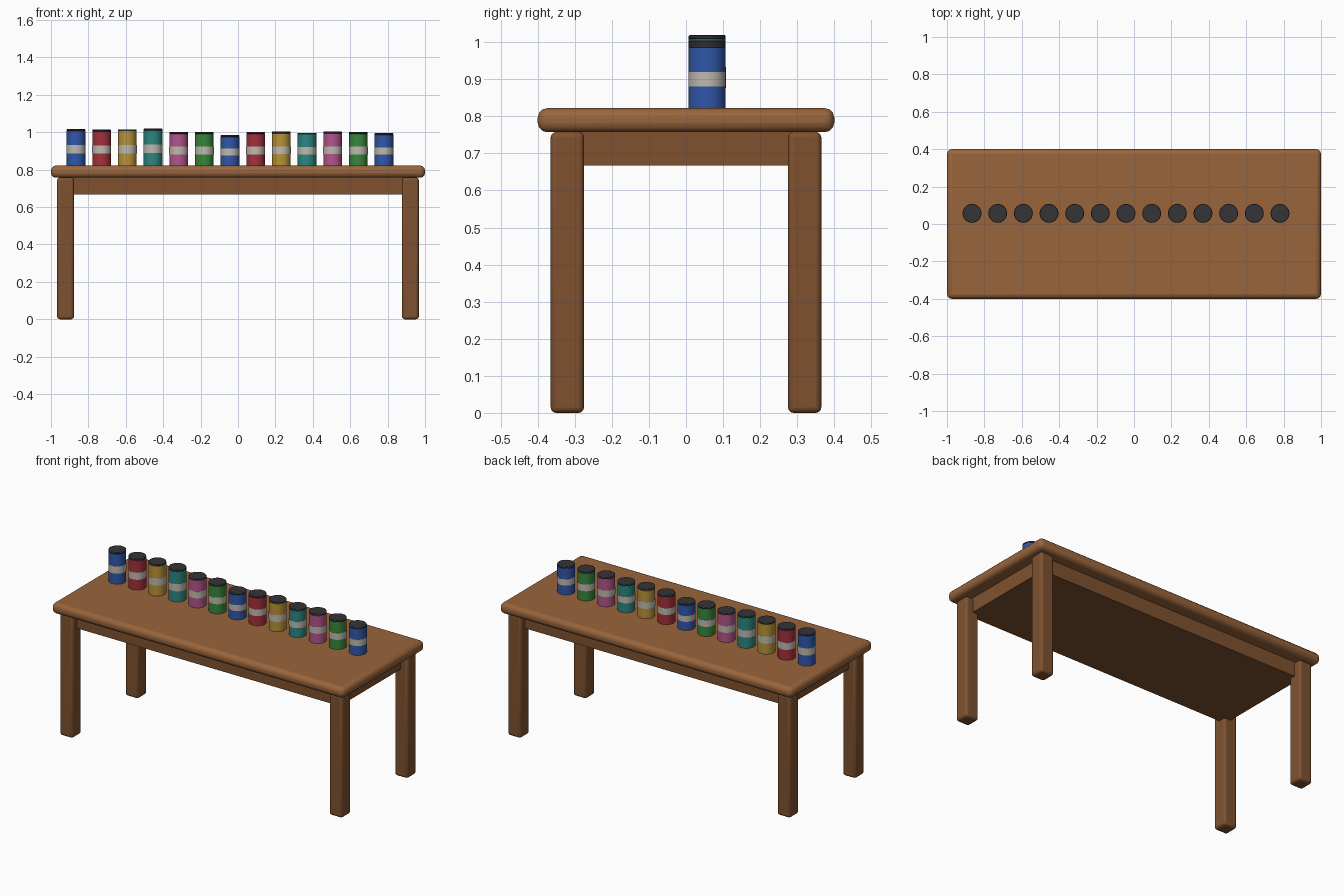
import bpy, math

if "Cube" in bpy.data.objects:
    bpy.data.objects.remove(bpy.data.objects["Cube"])


def material(name, rgb):
    m = bpy.data.materials.new(name)
    m.diffuse_color = (*rgb, 1)
    m.use_nodes = True
    m.node_tree.nodes["Principled BSDF"].inputs["Base Color"].default_value = m.diffuse_color
    return m


def smooth(ob, angle=35):
    bpy.ops.object.select_all(action='DESELECT')
    ob.select_set(True)
    bpy.context.view_layer.objects.active = ob
    bpy.ops.object.shade_smooth_by_angle(angle=math.radians(angle))


def box(name, lo, hi, mat, bevel=0.0):
    centre = [(a + b) / 2 for a, b in zip(lo, hi)]
    bpy.ops.mesh.primitive_cube_add(size=1, location=centre)
    ob = bpy.context.object
    ob.name = name
    ob.scale = [b - a for a, b in zip(lo, hi)]
    bpy.ops.object.transform_apply(location=False, rotation=False, scale=True)
    ob.data.materials.append(mat)
    if bevel:
        mod = ob.modifiers.new("rounding", 'BEVEL')
        mod.width, mod.segments = bevel, 3
        smooth(ob)
    return ob


def cylinder(name, x, y, z0, z1, r, mat, bevel=0.0):
    bpy.ops.mesh.primitive_cylinder_add(vertices=32, radius=r, depth=z1 - z0,
                                        location=(x, y, (z0 + z1) / 2))
    ob = bpy.context.object
    ob.name = name
    ob.data.materials.append(mat)
    if bevel:
        mod = ob.modifiers.new("rounding", 'BEVEL')
        mod.width, mod.segments = bevel, 2
    smooth(ob)
    return ob


wood = material("wood", (0.32, 0.13, 0.045))
dark_wood = material("dark wood", (0.21, 0.083, 0.029))
lid_mat = material("lid", (0.035, 0.035, 0.04))
label_mat = material("label", (0.52, 0.49, 0.43))
paints = [material(n, c) for n, c in (
    ("blue", (0.03, 0.095, 0.40)), ("red", (0.37, 0.03, 0.045)),
    ("yellow", (0.48, 0.29, 0.04)), ("teal", (0.025, 0.24, 0.22)),
    ("pink", (0.45, 0.09, 0.26)), ("green", (0.04, 0.24, 0.045)))]

# Table: top, solid frame under it, four legs
TOP = 0.822
box("table_top", (-1, -0.4, 0.757), (1, 0.4, TOP), wood, 0.026)
box("under_frame", (-0.92, -0.32, 0.667), (0.92, 0.32, 0.762), dark_wood)
for sx, side in ((-1, "left"), (1, "right")):
    for sy, end in ((-1, "front"), (1, "back")):
        x, y = sx * 0.922, sy * 0.32
        box(f"{end}_{side}_leg", (x - 0.045, y - 0.045, 0),
            (x + 0.045, y + 0.045, 0.758), dark_wood, 0.015)

# Row of cans: painted body, pale label band, dark lid
tops = (1.017, 1.014, 1.016, 1.019, 1.001, 1.001, 0.985,
        1.002, 1.004, 0.997, 1.003, 1.001, 0.995)
CAN_Y, R, LID = 0.057, 0.05, 0.01
for i, top in enumerate(tops):
    x = -0.866 + 0.1372 * i
    h = top - LID - TOP
    cylinder(f"can_body_{i + 1}", x, CAN_Y, TOP, TOP + h, R, paints[i % 6])
    cylinder(f"can_label_{i + 1}", x, CAN_Y, TOP + 0.355 * h, TOP + 0.595 * h,
             R + 0.0006, label_mat)
    cylinder(f"can_lid_{i + 1}", x, CAN_Y, TOP + h, top, R, lid_mat, 0.003)
